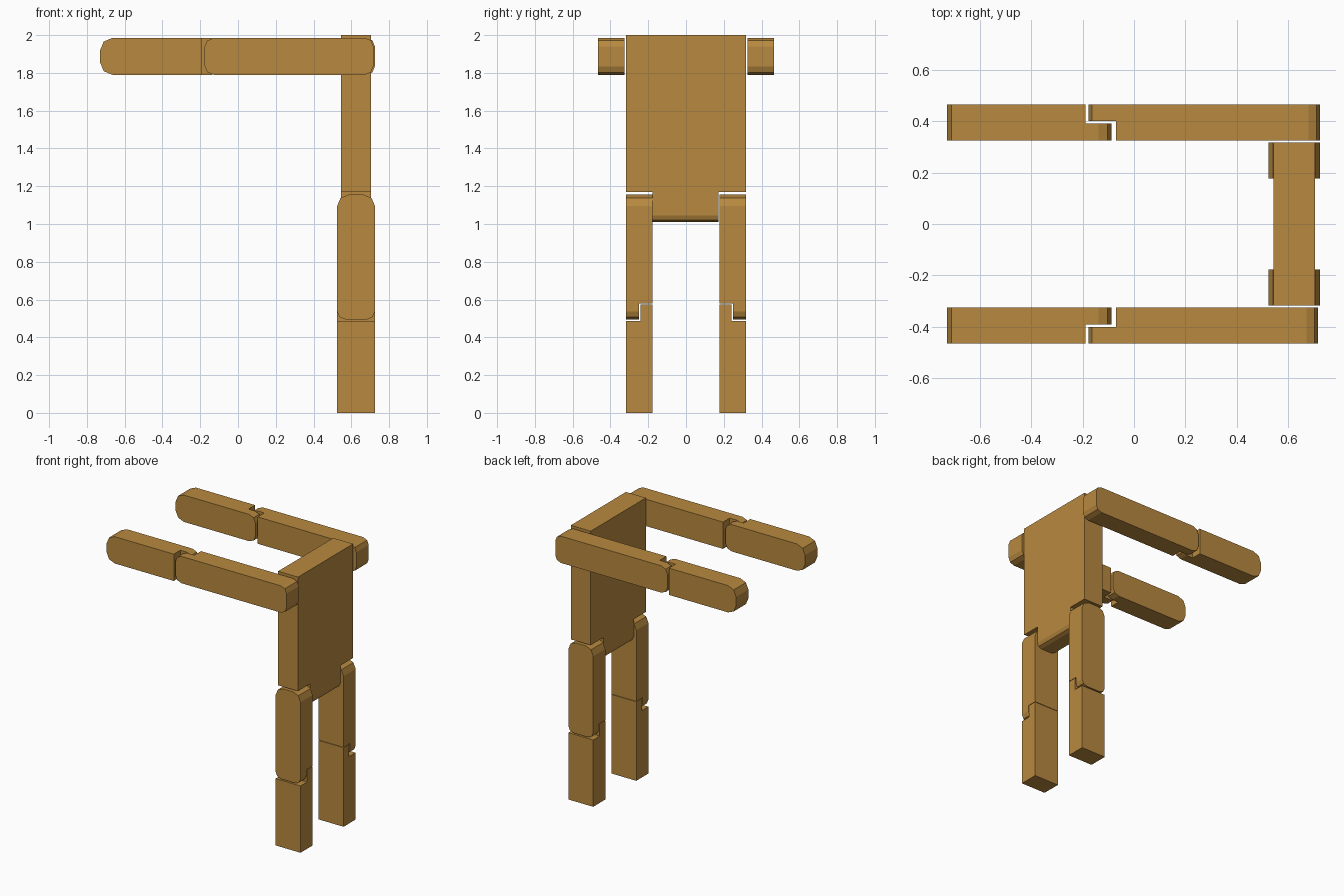
import bpy, bmesh

cube = bpy.data.objects.get("Cube")
if cube:
    bpy.data.objects.remove(cube, do_unlink=True)

# Single wood colour
wood = bpy.data.materials.new("wood_brown")
wood.use_nodes = True
COLOUR = (0.479, 0.250, 0.050, 1.0)
wood.diffuse_color = COLOUR
wood.node_tree.nodes["Principled BSDF"].inputs["Base Color"].default_value = COLOUR


def block(name, outline, low, high, axis, rounds):
    """Extrude an outline of (length, y) points from low to high.
    axis 'x': length runs along x, thickness along z; axis 'z': the reverse.
    rounds maps a length to the bevel size of the end edges found there."""
    def place(l, y, t):
        return (l, y, t) if axis == 'x' else (t, y, l)

    bm = bmesh.new()
    bottom = [bm.verts.new(place(l, y, low)) for l, y in outline]
    top = [bm.verts.new(place(l, y, high)) for l, y in outline]
    bm.faces.new(bottom)
    bm.faces.new(top)
    n = len(outline)
    for i in range(n):
        j = (i + 1) % n
        bm.faces.new((bottom[i], bottom[j], top[j], top[i]))
    bmesh.ops.recalc_face_normals(bm, faces=bm.faces[:])

    # Round the ends with two flat segments
    k = 0 if axis == 'x' else 2
    for level, size in rounds.items():
        ends = [e for e in bm.edges
                if all(abs(v.co[k] - level) < 1e-4 for v in e.verts)
                and abs(e.verts[0].co.y - e.verts[1].co.y) > 0.01]
        bmesh.ops.bevel(bm, geom=ends, offset=size, segments=2,
                        profile=0.5, affect='EDGES')
    mesh = bpy.data.meshes.new(name)
    bm.to_mesh(mesh)
    bm.free()
    mesh.materials.append(wood)
    obj = bpy.data.objects.new(name, mesh)
    bpy.context.collection.objects.link(obj)
    return obj


def stepped(end_a, end_outer, end_inner, outer, inner, split, side):
    """Outline of a limb whose far end is cut into a half-lap joint."""
    pts = [(end_a, outer), (end_outer, outer), (end_outer, split),
           (end_inner, split), (end_inner, inner), (end_a, inner)]
    return [(l, y * side) for l, y in pts]


# Torso with a hip tab between the legs
block("torso",
      [(2.0, -0.317), (2.0, 0.317), (1.17, 0.317), (1.17, 0.172),
       (1.01, 0.172), (1.01, -0.178), (1.17, -0.178), (1.17, -0.317)],
      0.545, 0.705, 'z', {1.01: 0.035})

for label, side, shoulder in (("front", -1, 0.717), ("back", 1, 0.725)):
    # Arms, lapped at the elbow
    block(label + "_upper_arm",
          stepped(shoulder, -0.178, -0.07, 0.467, 0.326, 0.402, side),
          1.79, 1.985, 'x', {shoulder: 0.045, -0.178: 0.05})
    block(label + "_forearm",
          stepped(-0.73, -0.19, -0.088, 0.467, 0.326, 0.392, side),
          1.79, 1.985, 'x', {-0.73: 0.065, -0.088: 0.05})
    # Legs, lapped at the knee
    block(label + "_thigh",
          stepped(1.155, 0.495, 0.578, 0.317, 0.178, 0.25, side),
          0.525, 0.725, 'z', {1.155: 0.06, 0.495: 0.042})
    block(label + "_shin",
          stepped(0.0, 0.486, 0.575, 0.317, 0.178, 0.242, side),
          0.525, 0.725, 'z', {})
